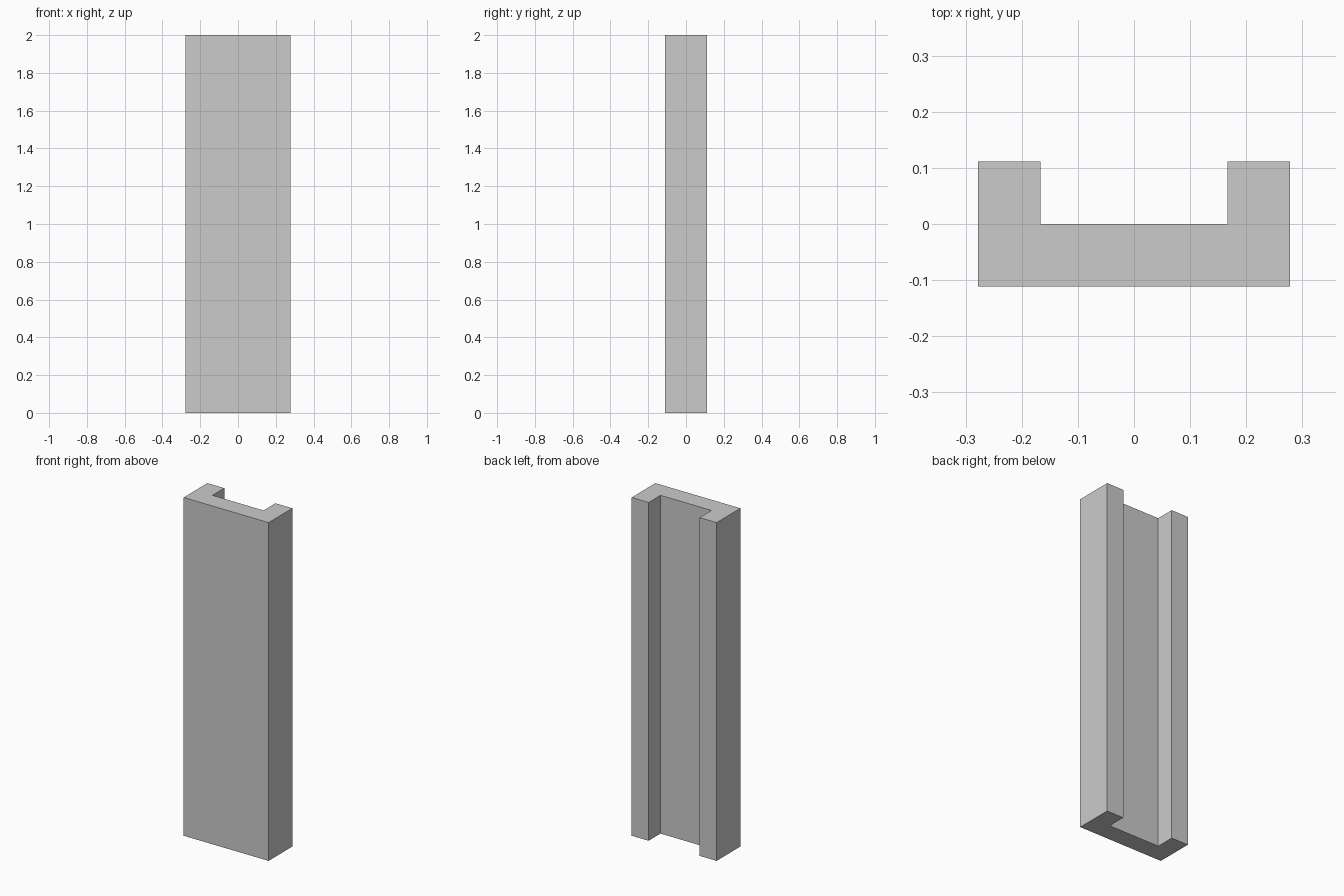
import bpy
import bmesh

if "Cube" in bpy.data.objects:
    bpy.data.objects.remove(bpy.data.objects["Cube"])

HEIGHT = 2.0
HALF_WIDTH, HALF_DEPTH = 0.278, 0.111   # outer section
SLOT_HALF, SLOT_FLOOR = 0.167, 0.0      # open groove at the back

# U-shaped cross-section: right half, mirrored for the left
right = [(HALF_WIDTH, -HALF_DEPTH), (HALF_WIDTH, HALF_DEPTH),
         (SLOT_HALF, HALF_DEPTH), (SLOT_HALF, SLOT_FLOOR)]
profile = right + [(-x, y) for x, y in reversed(right)]

# Extrude the section upward into a straight channel
bm = bmesh.new()
base = bm.faces.new([bm.verts.new((x, y, 0)) for x, y in profile])
top = bmesh.ops.extrude_face_region(bm, geom=[base], use_keep_orig=True)["geom"]
bmesh.ops.translate(bm, vec=(0, 0, HEIGHT),
                    verts=[v for v in top if isinstance(v, bmesh.types.BMVert)])
bmesh.ops.recalc_face_normals(bm, faces=bm.faces)

mesh = bpy.data.meshes.new("channel_post")
bm.to_mesh(mesh)
bm.free()
bpy.context.collection.objects.link(bpy.data.objects.new("channel_post", mesh))
